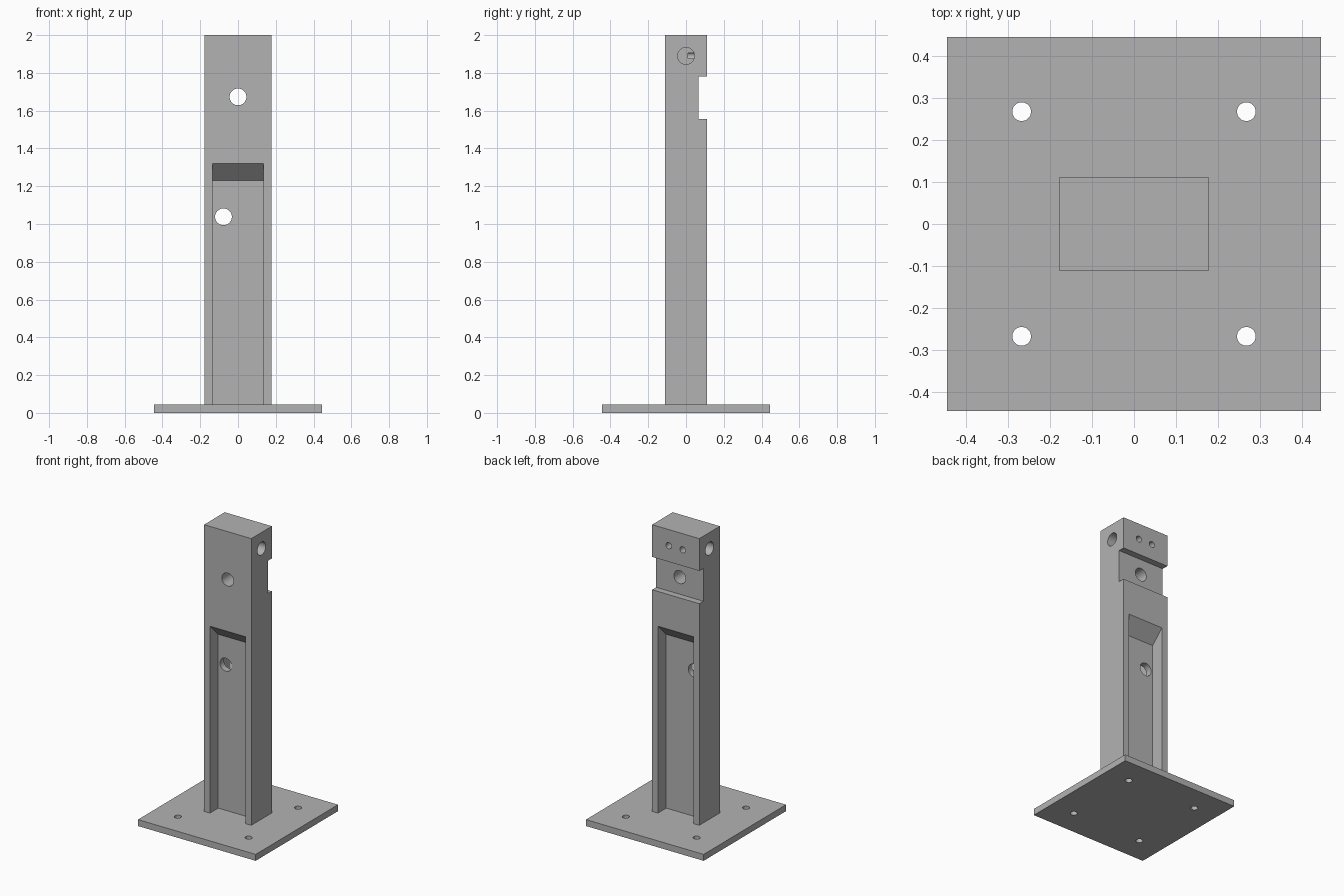
import bpy, bmesh
from math import radians
from mathutils import Matrix

cube = bpy.data.objects.get("Cube")
if cube:
    bpy.data.objects.remove(cube, do_unlink=True)

gray = bpy.data.materials.new("plain gray")
gray.use_nodes = True
gray.diffuse_color = (0.45, 0.45, 0.45, 1)
gray.node_tree.nodes["Principled BSDF"].inputs["Base Color"].default_value = (0.45, 0.45, 0.45, 1)

PLATE = 0.044          # plate thickness, also the web thickness
HALF_W, HALF_D = 0.178, 0.111


def finish(name, bm):
    bmesh.ops.recalc_face_normals(bm, faces=bm.faces)
    mesh = bpy.data.meshes.new(name)
    bm.to_mesh(mesh)
    bm.free()
    mesh.materials.append(gray)
    obj = bpy.data.objects.new(name, mesh)
    bpy.context.collection.objects.link(obj)
    return obj


def box(name, x, y, z):
    bm = bmesh.new()
    bmesh.ops.create_cube(bm, size=1)
    for v in bm.verts:
        v.co = [r[0] if c < 0 else r[1] for c, r in zip(v.co, (x, y, z))]
    return finish(name, bm)


def rod(axis, center, radius, length):
    turn = {"x": Matrix.Rotation(radians(90), 4, "Y"),
            "y": Matrix.Rotation(radians(90), 4, "X"),
            "z": Matrix.Identity(4)}[axis]
    bm = bmesh.new()
    bmesh.ops.create_cone(bm, cap_ends=True, segments=48, radius1=radius, radius2=radius,
                          depth=length, matrix=Matrix.Translation(center) @ turn)
    return finish("hole_cutter", bm)


def prism(profile, half_width):
    """Extrude a (y, z) profile along x."""
    bm = bmesh.new()
    face = bm.faces.new([bm.verts.new((-half_width, y, z)) for y, z in profile])
    new = bmesh.ops.extrude_face_region(bm, geom=[face])["geom"]
    bmesh.ops.translate(bm, vec=(2 * half_width, 0, 0),
                        verts=[g for g in new if isinstance(g, bmesh.types.BMVert)])
    return finish("pocket_cutter", bm)


def cut(target, cutter):
    cutter.hide_render = True
    mod = target.modifiers.new("cut", "BOOLEAN")
    mod.operation, mod.solver, mod.object = "DIFFERENCE", "EXACT", cutter
    bpy.context.view_layer.objects.active = target
    bpy.ops.object.modifier_apply(modifier=mod.name)
    bpy.data.objects.remove(cutter, do_unlink=True)


# Square base plate with four screw holes
base = box("base_plate", (-0.444, 0.444), (-0.444, 0.444), (0, PLATE))
for sx in (-1, 1):
    for sy in (-1, 1):
        cut(base, rod("z", (sx * 0.267, sy * 0.267, 0), 0.0222, 0.3))

# Upright post
post = box("post", (-HALF_W, HALF_W), (-HALF_D, HALF_D), (PLATE, 2))

# Long pockets front and back, with sloped upper ends, leaving a thin web
web = PLATE / 2
for s in (-1, 1):
    cut(post, prism([(s * web, 0), (s * web, 1.23), (s * 0.131, 1.339), (s * 0.131, 0)], 0.134))

# Cross notch at the back
cut(post, box("notch_cutter", (-0.3, 0.3), (0.067, 0.2), (1.556, 1.78)))

# Through holes in the notch and in the web
cut(post, rod("y", (0, 0, 1.673), 0.0444, 0.6))
cut(post, rod("y", (-0.077, 0, 1.038), 0.0444, 0.6))

# Blind holes in both sides, and two small ones at the back
for s in (-1, 1):
    cut(post, rod("x", (s * HALF_W, 0, 1.89), 0.0444, 0.22))
    cut(post, rod("y", (s * 0.053, HALF_D, 1.89), 0.021, 0.2))

# Smooth the round holes, keep the edges sharp
for obj in (base, post):
    bpy.ops.object.select_all(action="DESELECT")
    obj.select_set(True)
    bpy.context.view_layer.objects.active = obj
    bpy.ops.object.shade_smooth_by_angle(angle=radians(30))
